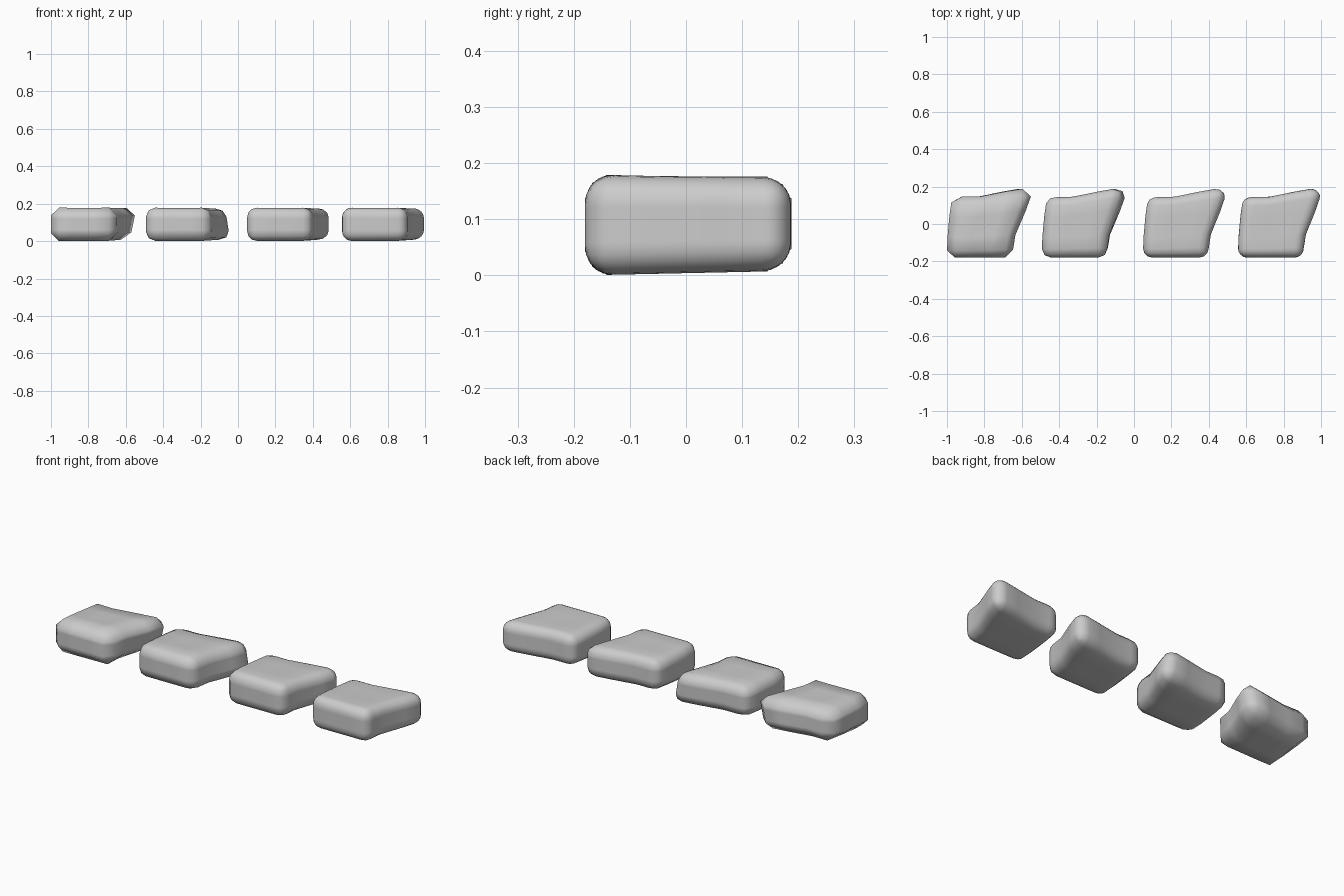
import bpy, bmesh, math

cube = bpy.data.objects.get("Cube")
if cube:
    bpy.data.objects.remove(cube)

stone_mat = bpy.data.materials.new("stone_grey")
stone_mat.use_nodes = True
GREY = (0.6, 0.6, 0.6, 1)
stone_mat.diffuse_color = GREY
stone_mat.node_tree.nodes["Principled BSDF"].inputs["Base Color"].default_value = GREY


def smooth(t):
    return t * t * (3 - 2 * t)


def warp(co, lean):
    """Bend a unit-proportioned rounded block into the skewed stone outline."""
    u, v, w = co.x / 0.35, co.y / 0.36, co.z / 0.18      # each 0..1
    left = 0.03 * v - 0.008 * math.sin(math.pi * v)
    right = 0.352 + 0.092 * smooth(max(0, (v - 0.15) / 0.85))
    back = 0.335 - 0.03 * math.sin(math.pi * min(1, u * 1.1)) * (1 - u) + 0.035 * smooth(u)
    x = left + (right - left) * u + lean * (w - 0.5) * u * v
    y = -0.18 + back * v
    dip = math.sin(math.pi * u) * math.sin(math.pi * v)
    z = co.z - 0.005 * dip * w + 0.008 * v * (1 - w) - 0.004 * v * w
    co.x, co.y, co.z = x, y, z


def make_stone(name, x, segments, radius, lean):
    bm = bmesh.new()
    bmesh.ops.create_cube(bm, size=1)
    for v in bm.verts:
        v.co = ((v.co.x + 0.5) * 0.35, (v.co.y + 0.5) * 0.36, (v.co.z + 0.5) * 0.18)
    bmesh.ops.subdivide_edges(bm, edges=bm.edges[:], cuts=2, use_grid_fill=True)
    sharp = [e for e in bm.edges if e.calc_face_angle(0) > 1]
    bmesh.ops.bevel(bm, geom=sharp, offset=radius, segments=segments,
                    profile=0.5, affect='EDGES')
    for v in bm.verts:
        warp(v.co, lean)
    for f in bm.faces:
        f.smooth = True
    mesh = bpy.data.meshes.new(name)
    bm.to_mesh(mesh)
    bm.free()
    mesh.materials.append(stone_mat)
    stone = bpy.data.objects.new(name, mesh)
    stone.location.x = x
    bpy.context.collection.objects.link(stone)


# Row of four stones, from coarse to finely rounded
make_stone("coarse_stone", -1.0, 1, 0.042, 0.04)
make_stone("chamfered_stone", -0.493, 2, 0.05, -0.03)
make_stone("rounded_stone", 0.048, 3, 0.052, 0.0)
make_stone("smooth_stone", 0.556, 5, 0.052, 0.0)
